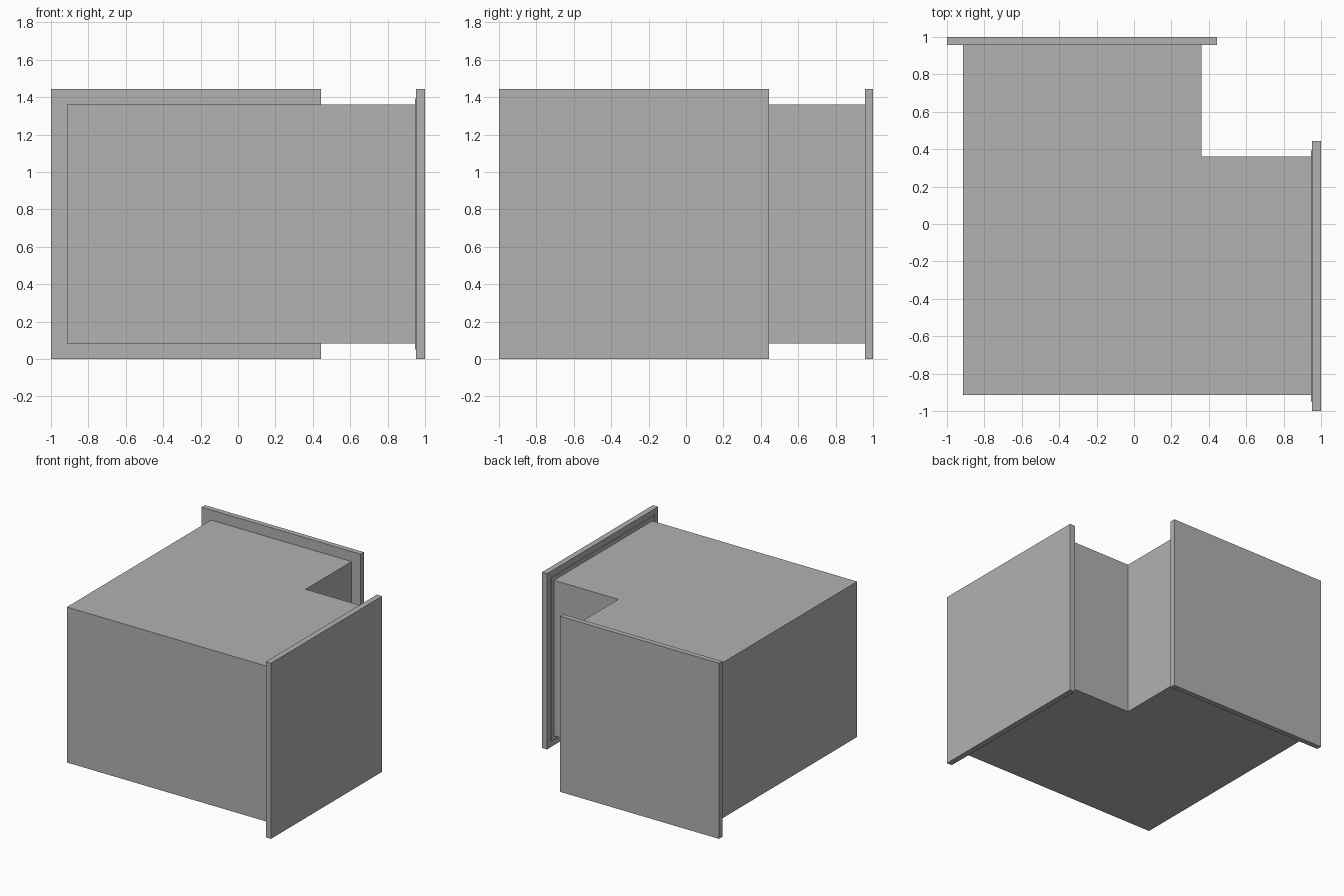
import bpy
import bmesh

cube = bpy.data.objects.get("Cube")
if cube:
    bpy.data.objects.remove(cube, do_unlink=True)

# Single plain grey
grey = bpy.data.materials.new("plain_grey")
grey.use_nodes = True
colour = (0.445, 0.445, 0.445, 1)
grey.diffuse_color = colour
grey.node_tree.nodes["Principled BSDF"].inputs["Base Color"].default_value = colour


def prism(name, outline, bottom, top):
    """Extrude a plan outline upward between two heights."""
    bm = bmesh.new()
    face = bm.faces.new([bm.verts.new((x, y, bottom)) for x, y in outline])
    result = bmesh.ops.extrude_face_region(bm, geom=[face])
    raised = [v for v in result["geom"] if isinstance(v, bmesh.types.BMVert)]
    bmesh.ops.translate(bm, verts=raised, vec=(0, 0, top - bottom))
    bmesh.ops.recalc_face_normals(bm, faces=bm.faces)
    mesh = bpy.data.meshes.new(name)
    bm.to_mesh(mesh)
    bm.free()
    mesh.materials.append(grey)
    obj = bpy.data.objects.new(name, mesh)
    bpy.context.collection.objects.link(obj)
    return obj


def slab(name, x0, x1, y0, y1, z0, z1):
    return prism(name, [(x0, y0), (x1, y0), (x1, y1), (x0, y1)], z0, z1)


outer = -0.915   # outside walls of the elbow
inner = 0.362    # inside corner of the elbow
seat = 0.957     # inner side of the end plates
height = 1.443
margin = 0.083

# Square elbow body
prism("elbow_body",
      [(outer, outer), (seat, outer), (seat, inner),
       (inner, inner), (inner, seat), (outer, seat)],
      margin, height - margin)

# Square end plates, larger than the body all round
slab("back_end_plate", -1, 0.443, seat, 1, 0, height)
slab("side_end_plate", 0.953, 1, -1, 0.443, 0, height)

# Thin raised pad behind the side plate
slab("side_plate_pad", 0.947, 0.954, -0.95, 0.393, 0.05, height - 0.05)
